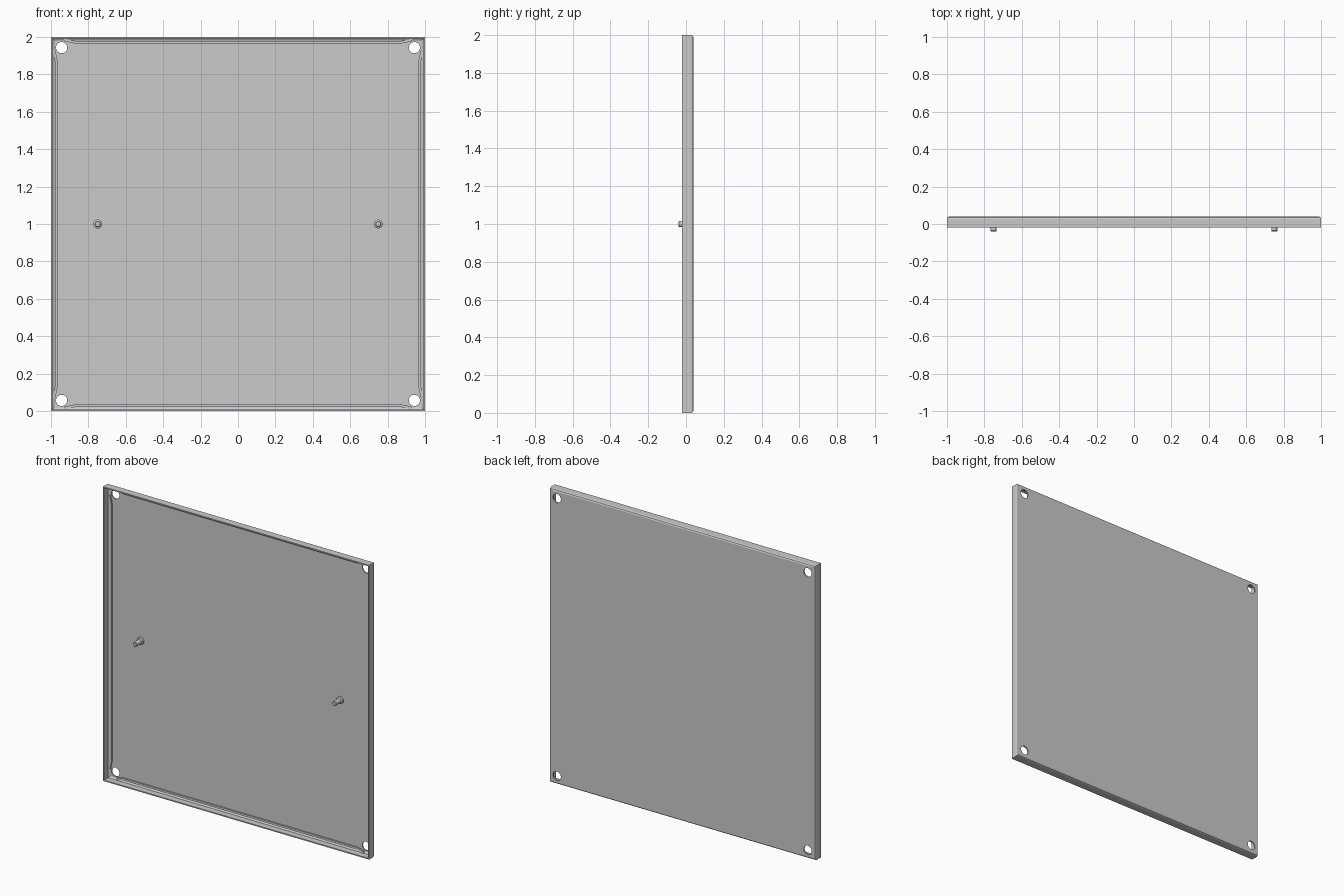
import bpy
import bmesh
from math import cos, sin, pi

cube = bpy.data.objects.get("Cube")
if cube:
    bpy.data.objects.remove(cube, do_unlink=True)

grey = bpy.data.materials.new("light grey metal")
grey.use_nodes = True
colour = (0.6, 0.6, 0.6, 1)
grey.diffuse_color = colour
grey.node_tree.nodes["Principled BSDF"].inputs["Base Color"].default_value = colour

HOLE = 0.943
FLOOR = 0.03


def finish(name, bm):
    bmesh.ops.recalc_face_normals(bm, faces=bm.faces)
    mesh = bpy.data.meshes.new(name)
    bm.to_mesh(mesh)
    bm.free()
    mesh.materials.append(grey)
    obj = bpy.data.objects.new(name, mesh)
    bpy.context.collection.objects.link(obj)
    return obj


def loft(name, rings, sides, turn, x=0, z=1, closed=True):
    """Stack regular rings of (radius, y) along y."""
    bm = bmesh.new()
    loops = []
    for r, y in rings:
        angles = [turn + 2 * pi * i / sides for i in range(sides)]
        loops.append([bm.verts.new((x + r * cos(a), y, z + r * sin(a))) for a in angles])
    for a, b in zip(loops, loops[1:]):
        for i in range(sides):
            j = (i + 1) % sides
            bm.faces.new((a[i], a[j], b[j], b[i]))
    if closed:
        bm.faces.new(loops[0])
        bm.faces.new(loops[-1])
    return finish(name, bm)


def smooth(obj):
    bpy.ops.object.select_all(action="DESELECT")
    obj.select_set(True)
    bpy.context.view_layer.objects.active = obj
    bpy.ops.object.shade_smooth_by_angle()


# Shallow pan: floor, thin walls, softened back edge
profile = [(0.98, FLOOR), (0.992, 0.022), (0.992, -0.02), (1, -0.02),
           (1, 0.028), (0.996, 0.036), (0.988, 0.04)]
panel = loft("panel", [(r * 2 ** 0.5, y) for r, y in profile], 4, pi / 4)

# Corner mounting holes
for sx in (-1, 1):
    for sz in (-1, 1):
        cutter = loft("hole_cutter", [(0.03, -0.1), (0.03, 0.1)], 32, 0,
                      sx * HOLE, 1 + sz * HOLE)
        cutter.hide_render = True
        mod = panel.modifiers.new("hole", "BOOLEAN")
        mod.object = cutter
        mod.solver = "EXACT"
        bpy.context.view_layer.objects.active = panel
        bpy.ops.object.modifier_apply(modifier=mod.name)
        bpy.data.objects.remove(cutter, do_unlink=True)

# Low ribs inside each wall, flaring outward beside the holes
half = [(0.0, 0.972), (0.87, 0.972), (0.9, 0.977), (0.93, 0.985)]
path = [(-t, d) for t, d in reversed(half[1:])] + half
for name, turn in (("right", 0), ("bottom", 1), ("left", 2), ("top", 3)):
    bm = bmesh.new()
    c, s = cos(turn * pi / 2), sin(turn * pi / 2)
    outline = [(t, d - 0.007) for t, d in path] + [(t, d + 0.007) for t, d in reversed(path)]
    points = [(-d * c + t * s, -t * c - d * s) for t, d in outline]
    layers = [[bm.verts.new((x, y, z + 1)) for x, z in points] for y in (0.02, FLOOR + 0.002)]
    front, back = layers
    bm.faces.new(front)
    bm.faces.new(back)
    for i in range(len(points)):
        j = (i + 1) % len(points)
        bm.faces.new((front[i], front[j], back[j], back[i]))
    finish(name + "_rib", bm)

# Stepped studs on the floor
for side, x in (("right", -0.75), ("left", 0.75)):
    smooth(loft(side + "_stud", [(0.024, FLOOR + 0.002), (0.024, 0.016), (0.016, 0.012),
                                 (0.016, -0.036), (0.013, -0.04)], 24, 0, x))
